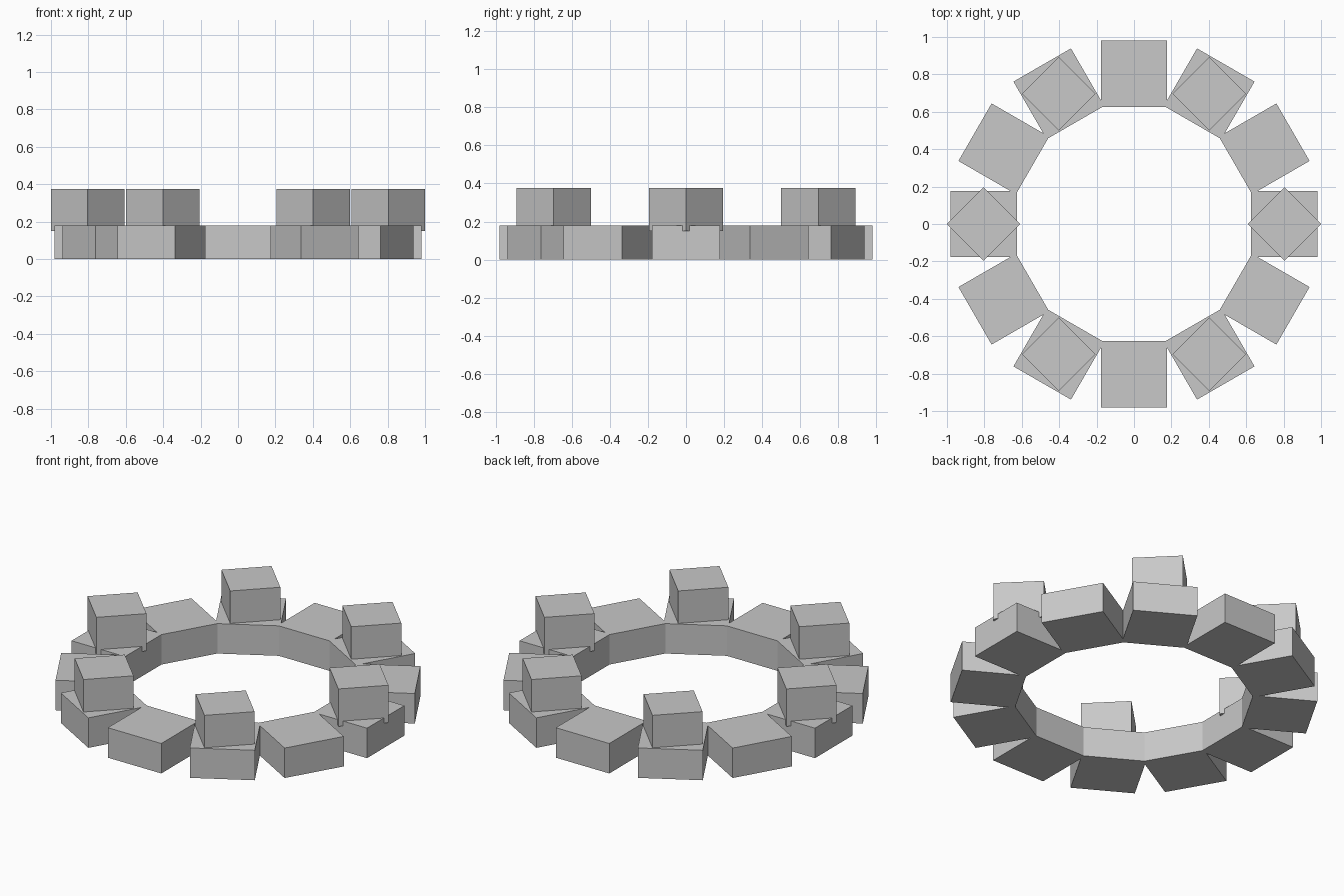
import bpy
from math import cos, sin, pi, radians
from mathutils import Matrix

default = bpy.data.objects.get("Cube")
if default:
    bpy.data.objects.remove(default, do_unlink=True)

# One plain stone grey
grey = bpy.data.materials.new("stone_grey")
grey.use_nodes = True
colour = (0.58, 0.58, 0.58, 1)
grey.diffuse_color = colour
grey.node_tree.nodes["Principled BSDF"].inputs["Base Color"].default_value = colour

RING_RADIUS = 0.804


def block(name, angle, turn, side, bottom, top):
    """Square block centred on the ring at an angle, turned about its own axis."""
    bpy.ops.mesh.primitive_cube_add(size=1)
    obj = bpy.context.object
    obj.name = name
    place = Matrix.Translation((RING_RADIUS * cos(angle), RING_RADIUS * sin(angle), (bottom + top) / 2))
    size = Matrix.Diagonal((side, side, top - bottom, 1))
    obj.data.transform(place @ Matrix.Rotation(turn, 4, "Z") @ size)
    obj.data.materials.append(grey)


# Ring of twelve blocks facing the centre
for i in range(12):
    angle = i * pi / 6
    block(f"base_block_{i + 1}", angle, angle, 0.355, 0, 0.18)

# Raised block on every second base block, all turned the same way
for i in range(6):
    block(f"raised_block_{i + 1}", i * pi / 3, radians(45), 0.277, 0.15, 0.375)
